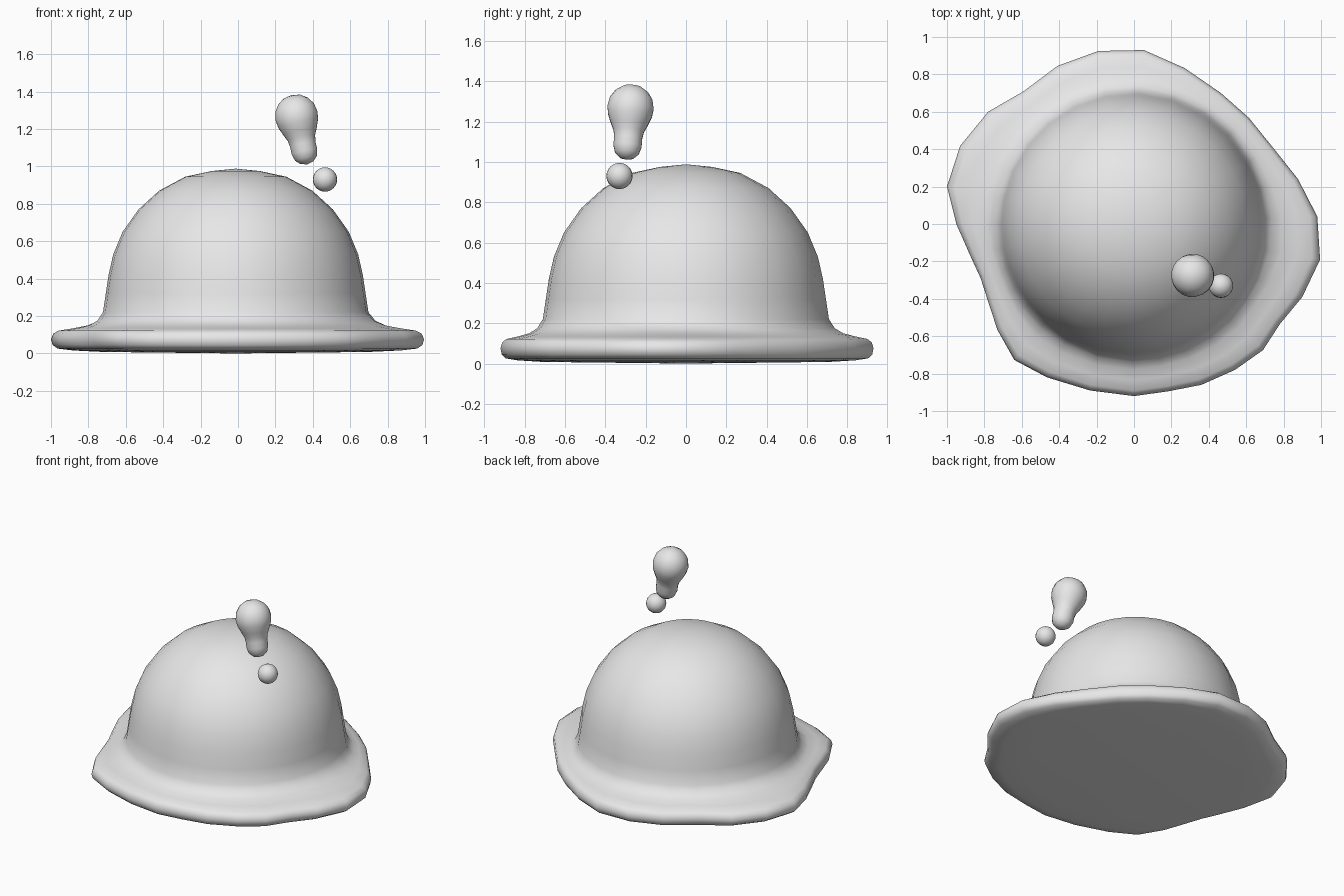
import bpy, bmesh, math
from mathutils import Vector

cube = bpy.data.objects.get("Cube")
if cube:
    bpy.data.objects.remove(cube, do_unlink=True)

grey = bpy.data.materials.new("light grey")
grey.use_nodes = True
grey.diffuse_color = (0.8, 0.8, 0.8, 1)
grey.node_tree.nodes["Principled BSDF"].inputs["Base Color"].default_value = (0.8, 0.8, 0.8, 1)


def finish(name, bm):
    bmesh.ops.recalc_face_normals(bm, faces=bm.faces)
    mesh = bpy.data.meshes.new(name)
    bm.to_mesh(mesh)
    bm.free()
    mesh.materials.append(grey)
    obj = bpy.data.objects.new(name, mesh)
    bpy.context.collection.objects.link(obj)
    bpy.ops.object.select_all(action='DESELECT')
    obj.select_set(True)
    bpy.context.view_layer.objects.active = obj
    bpy.ops.object.shade_smooth_by_angle(angle=math.radians(60))
    return obj


def skin(name, top, rings, bottom):
    """Join closed rings of points and cap both ends with a fan."""
    bm = bmesh.new()
    loops = [[bm.verts.new(p) for p in ring] for ring in rings]
    n = len(loops[0])
    for a, b in zip(loops, loops[1:]):
        for i in range(n):
            j = (i + 1) % n
            bm.faces.new((a[i], a[j], b[j], b[i]))
    for point, loop in ((top, loops[0]), (bottom, loops[-1])):
        tip = bm.verts.new(point)
        for i in range(n):
            bm.faces.new((tip, loop[i], loop[(i + 1) % n]))
    return finish(name, bm)


# Irregular puddle outline
outline = [(0.995, -0.19), (0.98, 0.04), (0.877, 0.24), (0.75, 0.40), (0.615, 0.567),
           (0.465, 0.70), (0.27, 0.834), (0.053, 0.93), (-0.19, 0.925), (-0.41, 0.845),
           (-0.59, 0.71), (-0.78, 0.60), (-0.93, 0.417), (-1.0, 0.20), (-0.95, 0.0),
           (-0.877, -0.166), (-0.82, -0.29), (-0.775, -0.43), (-0.73, -0.567),
           (-0.64, -0.727), (-0.465, -0.82), (-0.235, -0.89), (0.0, -0.92), (0.18, -0.895),
           (0.36, -0.86), (0.54, -0.78), (0.69, -0.674), (0.78, -0.535), (0.90, -0.39)]
rim = [Vector((x, y, 0)) for x, y in outline]

# Dome profile: radius, height
dome = [(0.13, 0.975), (0.27, 0.945), (0.41, 0.87), (0.52, 0.77), (0.605, 0.65),
        (0.655, 0.53), (0.68, 0.42), (0.695, 0.32), (0.71, 0.22)]
# Brim profile: share of the way from the dome foot to the outline, height
brim = [(0.13, 0.175), (0.32, 0.15), (0.6, 0.134), (0.86, 0.122), (0.96, 0.105),
        (1.0, 0.075), (0.97, 0.045), (0.88, 0.026), (0.6, 0.016), (0.0, 0.008)]
centre = Vector((-0.012, 0, 0))


def foot(p, r, z):
    return centre + p.normalized() * r + Vector((0, 0, z))


rings = [[foot(p, r, z) for p in rim] for r, z in dome]
rings += [[foot(p, 0.71, 0).lerp(p, t) + Vector((0, 0, z)) for p in rim] for t, z in brim]
skin("slime_body", (-0.012, 0, 0.988), rings, (-0.012, 0, 0.0))

# Large pear-shaped drop: radius, distance along its tilted axis
start = Vector((0.313, -0.275, 1.269))
axis = (Vector((0.355, -0.29, 1.08)) - start).normalized()
side = axis.orthogonal().normalized()
other = axis.cross(side)
pear = [(0.045, -0.107), (0.082, -0.082), (0.107, -0.045), (0.116, 0), (0.11, 0.04),
        (0.092, 0.085), (0.076, 0.12), (0.07, 0.155), (0.071, 0.195), (0.06, 0.232),
        (0.035, 0.256)]
SIDES = 20
angles = [2 * math.pi * i / SIDES for i in range(SIDES)]
rings = [[start + axis * d + (side * math.cos(a) + other * math.sin(a)) * r for a in angles]
         for r, d in pear]
skin("large_drop", start - axis * 0.116, rings, start + axis * 0.265)

# Small round drop
bm = bmesh.new()
bmesh.ops.create_uvsphere(bm, u_segments=20, v_segments=12, radius=0.065)
small = finish("small_drop", bm)
small.location = (0.465, -0.33, 0.93)
